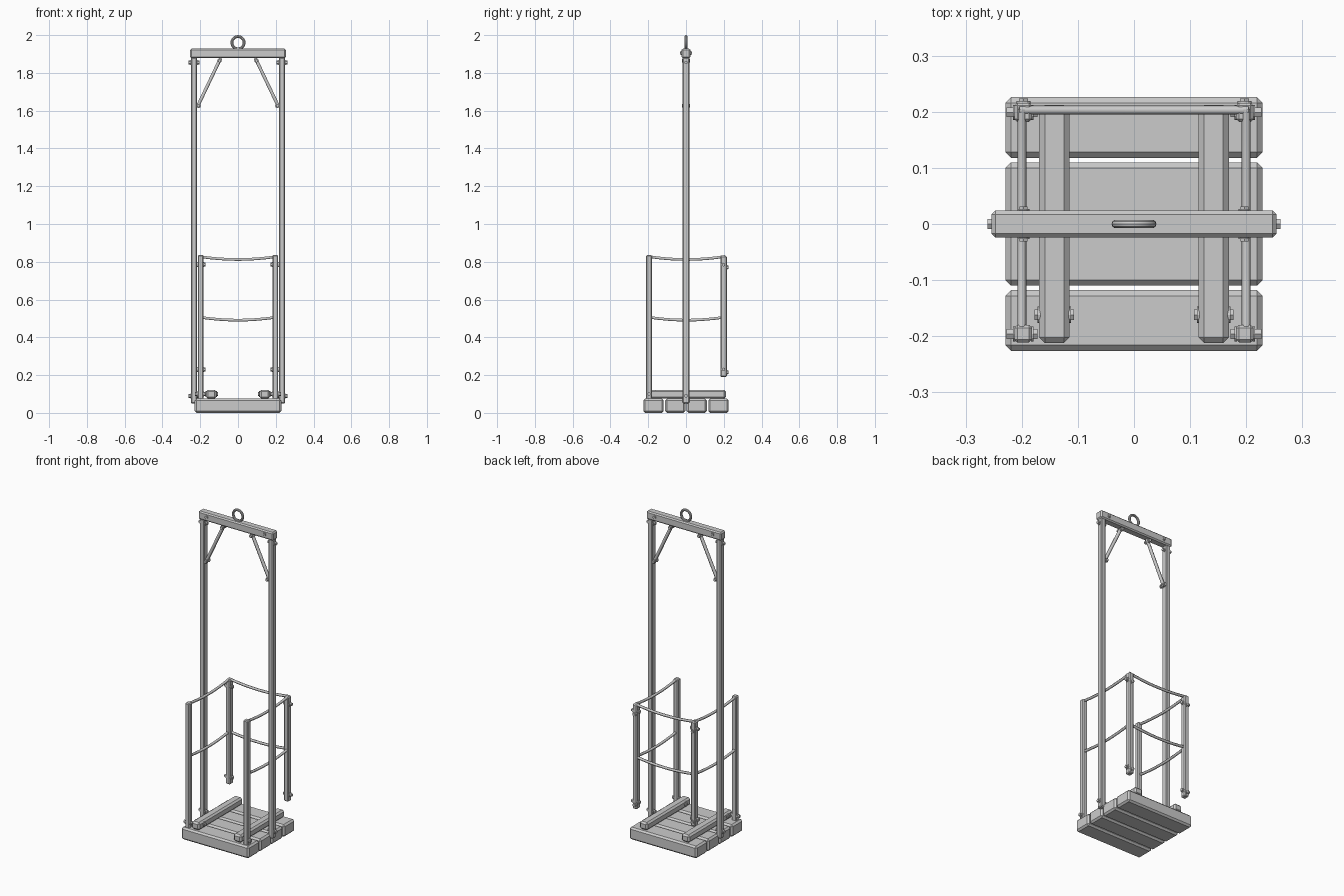
import bpy, math
from mathutils import Vector

if "Cube" in bpy.data.objects:
    bpy.data.objects.remove(bpy.data.objects["Cube"])


def finish(ob, name):
    ob.name = name
    return ob


def beam(name, x, y, z, chamfer=0.006):
    """Chamfered timber spanning the given (min, max) ranges."""
    bpy.ops.mesh.primitive_cube_add(size=1)
    ob = finish(bpy.context.object, name)
    ob.location = [(r[0] + r[1]) / 2 for r in (x, y, z)]
    ob.scale = [r[1] - r[0] for r in (x, y, z)]
    bpy.ops.object.transform_apply(location=False, rotation=False, scale=True)
    m = ob.modifiers.new("Chamfer", 'BEVEL')
    m.width, m.segments = chamfer, 1
    return ob


def bolt(name, p, d, r=0.010, h=0.012):
    """Washer and hex head sitting at p, pointing along d."""
    d = Vector(d).normalized()
    rot = d.to_track_quat('Z', 'Y').to_euler()
    for part, sides, rad, lo, hi in (("washer", 12, r * 1.35, -0.002, 0.003),
                                     ("head", 6, r, 0.0, h)):
        bpy.ops.mesh.primitive_cylinder_add(vertices=sides, radius=rad, depth=hi - lo,
                                            location=Vector(p) + d * (lo + hi) / 2, rotation=rot)
        finish(bpy.context.object, f"{name}_{part}")


def rail(name, a, b, sag, r=0.008):
    """Round bar between two points with a slight sag."""
    cu = bpy.data.curves.new(name, 'CURVE')
    cu.dimensions = '3D'
    cu.bevel_depth, cu.bevel_resolution, cu.use_fill_caps = r, 1, True
    sp = cu.splines.new('POLY')
    n = 8 if sag else 1
    sp.points.add(n)
    a, b = Vector(a), Vector(b)
    for i in range(n + 1):
        t = i / n
        p = a.lerp(b, t) - Vector((0, 0, sag * 4 * t * (1 - t)))
        sp.points[i].co = (*p, 1)
    ob = bpy.data.objects.new(name, cu)
    bpy.context.collection.objects.link(ob)
    return ob


# floor planks
for i, y in enumerate(((-0.226, -0.118), (-0.110, -0.003), (0.003, 0.110), (0.118, 0.226))):
    beam(f"floor_plank_{i + 1}", (-0.229, 0.229), y, (0, 0.075), 0.010)

# top crossbeam and hanging ring
beam("top_crossbeam", (-0.254, 0.254), (-0.024, 0.024), (1.878, 1.928), 0.007)
bpy.ops.mesh.primitive_torus_add(major_radius=0.0325, minor_radius=0.0075,
                                 major_segments=28, minor_segments=10,
                                 location=(0, 0, 1.96), rotation=(math.pi / 2, 0, 0))
finish(bpy.context.object, "hanging_ring")
bpy.ops.object.shade_smooth_by_angle()

for s, side in ((-1, "left"), (1, "right")):
    def span(a, b):
        return tuple(sorted((s * a, s * b)))

    # tall hanger posts
    beam(f"{side}_hanger_post", span(0.217, 0.249), (-0.018, 0.018), (0.05, 1.882), 0.005)
    for z in (0.09, 1.855):
        bolt(f"{side}_hanger_bolt", (s * 0.249, 0, z), (s, 0, 0))
        bolt(f"{side}_hanger_nut", (s * 0.217, 0, z), (-s, 0, 0))
    for f in (-1, 1):
        bolt(f"{side}_crossbeam_bolt", (s * 0.197, f * 0.024, 1.905), (0, f, 0), 0.008, 0.007)

    # diagonal braces under the crossbeam
    brace = rail(f"{side}_brace", (s * 0.092, 0, 1.878), (s * 0.215, 0, 1.62), 0, 0.010)
    for f in (-1, 1):
        for x, z in ((0.098, 1.864), (0.208, 1.626)):
            bolt(f"{side}_brace_bolt", (s * x, f * 0.010, z), (0, f, 0), 0.009, 0.012)

    # runners on top of the planks
    beam(f"{side}_floor_runner", span(0.115, 0.169), (-0.212, 0.212), (0.075, 0.122), 0.010)
    for d, x in ((-1, 0.115), (1, 0.169)):
        bolt(f"{side}_runner_bolt", (s * x, -0.162, 0.1), (d * s, 0, 0), 0.011, 0.008)

    # front and back cage posts; the back pair hangs clear of the floor
    beam(f"{side}_front_post", span(0.182, 0.213), (-0.211, -0.180), (0.07, 0.835), 0.005)
    beam(f"{side}_back_post", span(0.182, 0.213), (0.182, 0.216), (0.19, 0.83), 0.005)
    for y, zs in ((-0.196, (0.1,)), (0.199, (0.23, 0.785))):
        for z in zs:
            bolt(f"{side}_post_bolt", (s * 0.213, y, z), (s, 0, 0), 0.010, 0.014)
            bolt(f"{side}_post_nut", (s * 0.182, y, z), (-s, 0, 0), 0.010, 0.010)
            if y > 0:
                bolt(f"{side}_back_bolt", (s * 0.197, 0.216, z - 0.015), (0, 1, 0), 0.009, 0.008)

    # side guard rails
    for label, z in (("upper", 0.828), ("middle", 0.507)):
        rail(f"{side}_{label}_rail", (s * 0.2, -0.2, z), (s * 0.2, 0.205, z), 0.016)

# back guard rails
for label, z in (("upper", 0.828), ("middle", 0.507)):
    rail(f"back_{label}_rail", (-0.205, 0.203, z), (0.205, 0.203, z), 0.016)
